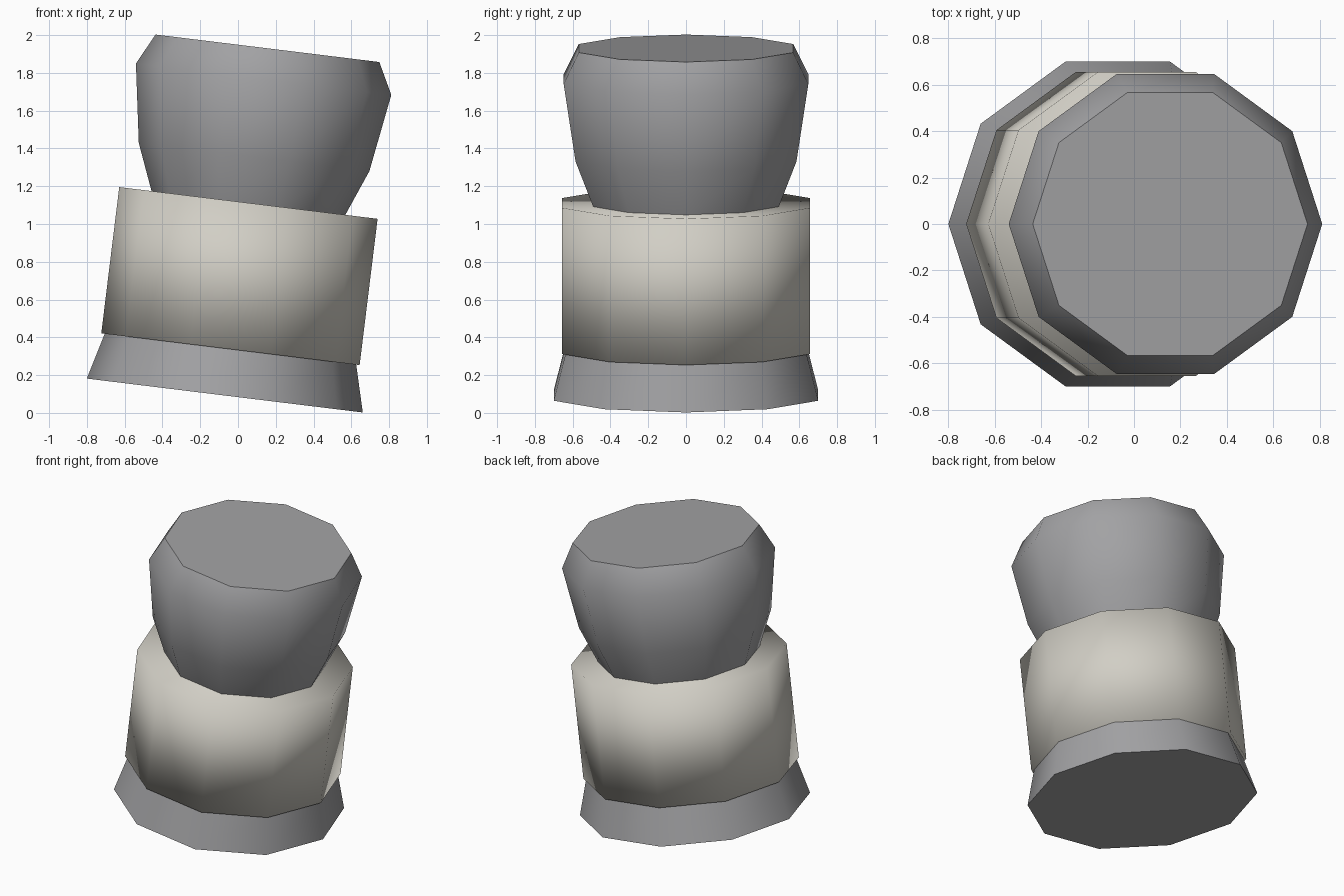
import bpy
import bmesh
from math import cos, sin, tau, radians

if "Cube" in bpy.data.objects:
    bpy.data.objects.remove(bpy.data.objects["Cube"], do_unlink=True)

SIDES = 10
TILT = radians(7)


def material(name, colour):
    mat = bpy.data.materials.new(name)
    mat.use_nodes = True
    mat.diffuse_color = (*colour, 1)
    mat.node_tree.nodes["Principled BSDF"].inputs["Base Color"].default_value = (*colour, 1)
    return mat


def lathe(name, profile, mat, smooth_angle=None):
    """Capped ten-sided solid from (radius, height) pairs, leaning towards +x."""
    bm = bmesh.new()
    rings = [[bm.verts.new((r * cos(tau * i / SIDES), r * sin(tau * i / SIDES), h))
              for i in range(SIDES)] for r, h in profile]
    for low, high in zip(rings, rings[1:]):
        for i in range(SIDES):
            j = (i + 1) % SIDES
            bm.faces.new((low[i], low[j], high[j], high[i]))
    bm.faces.new(rings[0][::-1])
    bm.faces.new(rings[-1])
    mesh = bpy.data.meshes.new(name)
    bm.to_mesh(mesh)
    bm.free()
    mesh.materials.append(mat)
    obj = bpy.data.objects.new(name, mesh)
    bpy.context.collection.objects.link(obj)
    obj.location = (-0.07, 0, 0.092)
    obj.rotation_euler.y = TILT
    bpy.ops.object.select_all(action="DESELECT")
    obj.select_set(True)
    bpy.context.view_layer.objects.active = obj
    if smooth_angle:
        bpy.ops.object.shade_smooth_by_angle(angle=radians(smooth_angle))
    else:
        bpy.ops.object.shade_smooth()
    return obj


grey = material("mid grey", (0.36, 0.36, 0.37))
cream = material("warm cream", (0.64, 0.62, 0.56))

# Flared foot
lathe("flared_base", [(0.736, 0), (0.67, 0.25)], grey, 50)
# Wide straight middle, softly shaded over its rims
lathe("middle_sleeve", [(0.689, 0.247), (0.689, 1.027)], cream)
# Bulging cap with a chamfered flat top
lathe("rounded_cap", [(0.514, 1.02), (0.615, 1.272), (0.681, 1.687), (0.597, 1.852)], grey, 50)
